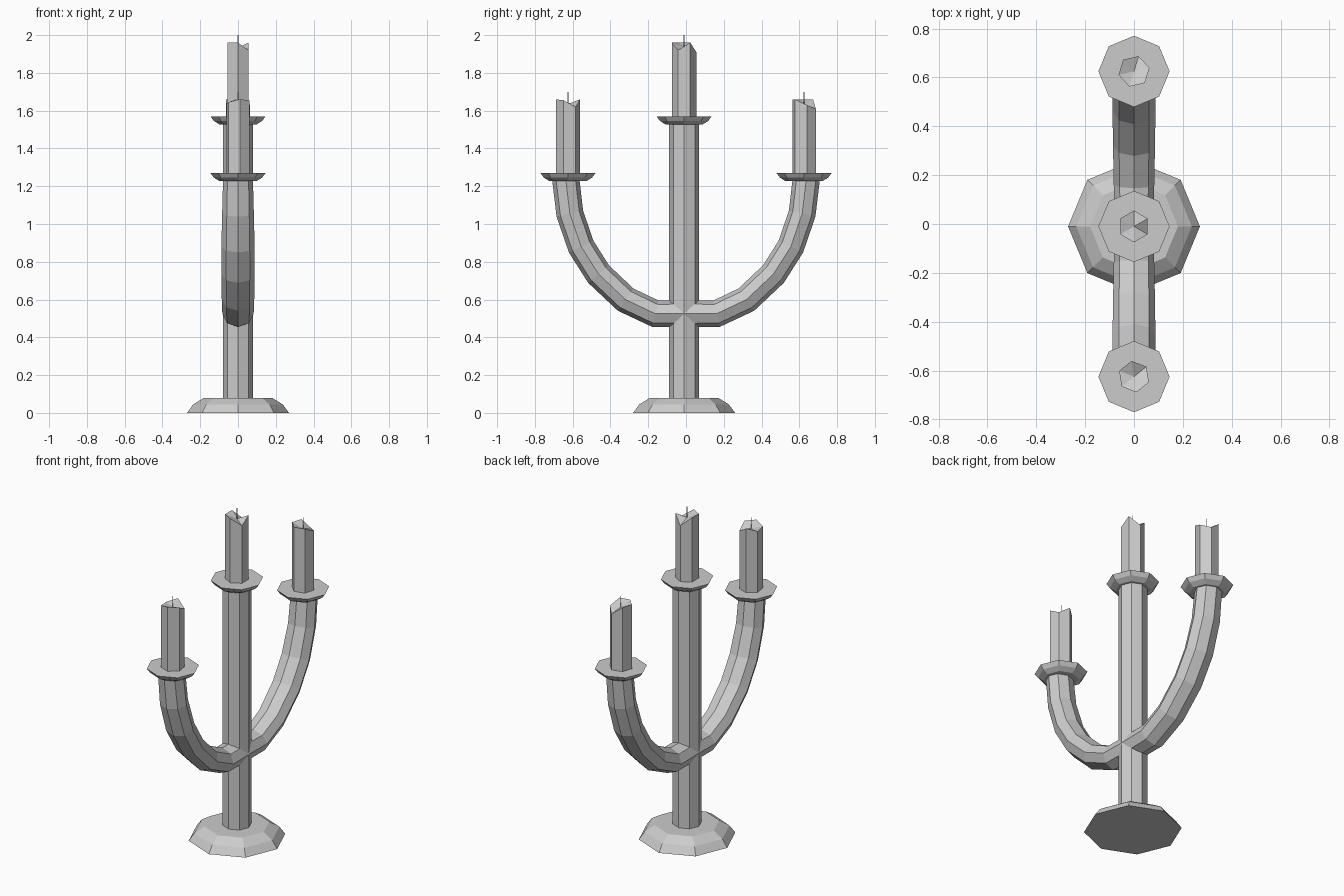
import bpy, bmesh
from math import sin, cos, radians, pi
from mathutils import Vector

cube = bpy.data.objects.get("Cube")
if cube:
    bpy.data.objects.remove(cube)

grey = bpy.data.materials.new("light_grey")
grey.use_nodes = True
colour = (0.6, 0.6, 0.6, 1)
grey.diffuse_color = colour
grey.node_tree.nodes["Principled BSDF"].inputs["Base Color"].default_value = colour

MID_Y = -0.01


def loft(name, rings, tip=None):
    """Skin a list of point rings; the top closes flat or as a fan to a tip."""
    bm = bmesh.new()
    loops = [[bm.verts.new(p) for p in ring] for ring in rings]
    n = len(loops[0])
    for a, b in zip(loops, loops[1:]):
        for i in range(n):
            j = (i + 1) % n
            bm.faces.new((a[i], a[j], b[j], b[i]))
    bm.faces.new(loops[0][::-1])
    if tip is None:
        bm.faces.new(loops[-1])
    else:
        point = bm.verts.new(tip)
        for i in range(n):
            bm.faces.new((loops[-1][i], loops[-1][(i + 1) % n], point))
    bmesh.ops.recalc_face_normals(bm, faces=bm.faces)
    mesh = bpy.data.meshes.new(name)
    bm.to_mesh(mesh)
    bm.free()
    mesh.materials.append(grey)
    obj = bpy.data.objects.new(name, mesh)
    bpy.context.collection.objects.link(obj)
    return obj


def ring(y, z, r, sides=8, turn=0):
    return [(r * cos(turn + 2 * pi * i / sides), y + r * sin(turn + 2 * pi * i / sides), z)
            for i in range(sides)]


def turned(name, y, profile, sides=8):
    return loft(name, [ring(y, z, r, sides) for r, z in profile])


# Foot and central column
FOOT = [(0.27, 0), (0.237, 0.045), (0.18, 0.08)]
turned("base", MID_Y, FOOT)
turned("column", MID_Y, [(0.08, 0.07), (0.08, 1.54)])


# Drip plates repeat the foot shape, upside down and smaller
def drip_plate(name, y, top):
    turned(name, y, [(r * 0.54, top - z * 0.54) for r, z in reversed(FOOT)])


# Candle with a melted, uneven rim and a thin wick
def candle(name, y, bottom, turn, rim):
    turn = radians(turn)
    top = [(x, py, z) for (x, py, _), z in zip(ring(y, 0, 0.065, 6, turn), rim)]
    middle = max(rim) - 0.025
    loft(name, [ring(y, bottom, 0.065, 6, turn), top], (0, y, middle))
    tip = max(rim) + 0.04
    turned(name + "_wick", y, [(0.002, middle - 0.02), (0.002, tip)], 4)


drip_plate("centre_plate", MID_Y, 1.57)
candle("centre_candle", MID_Y, 1.56, 30, [1.96, 1.91, 1.96, 1.96, 1.96, 1.92])
drip_plate("front_plate", -0.625, 1.27)
candle("front_candle", -0.625, 1.26, 39, [1.62, 1.66, 1.64, 1.645, 1.66, 1.655])
drip_plate("back_plate", 0.625, 1.27)
candle("back_candle", 0.625, 1.26, 13, [1.63, 1.61, 1.66, 1.66, 1.66, 1.66])

# Curved arms: (distance out, height, half width)
PATH = [(MID_Y, 0.525, 0.08), (0.162, 0.525, 0.083), (0.32, 0.6, 0.086),
        (0.463, 0.735, 0.088), (0.555, 0.88, 0.088), (0.615, 1.055, 0.084),
        (0.637, 1.24, 0.079)]


def arm(name, side):
    rings = []
    for i, (y, z, wide) in enumerate(PATH):
        before, after = PATH[max(i - 1, 0)], PATH[min(i + 1, len(PATH) - 1)]
        along = Vector((0, after[0] - before[0], after[1] - before[1])).normalized()
        across = Vector((0, -along.z, along.y)) * 0.072
        section = []
        for k in range(8):
            a = k * pi / 4
            p = Vector((wide * cos(a), y, z)) + across * sin(a)
            section.append((p.x, p.y * side, p.z))
        rings.append(section)
    loft(name, rings)


arm("back_arm", 1)
arm("front_arm", -1)
